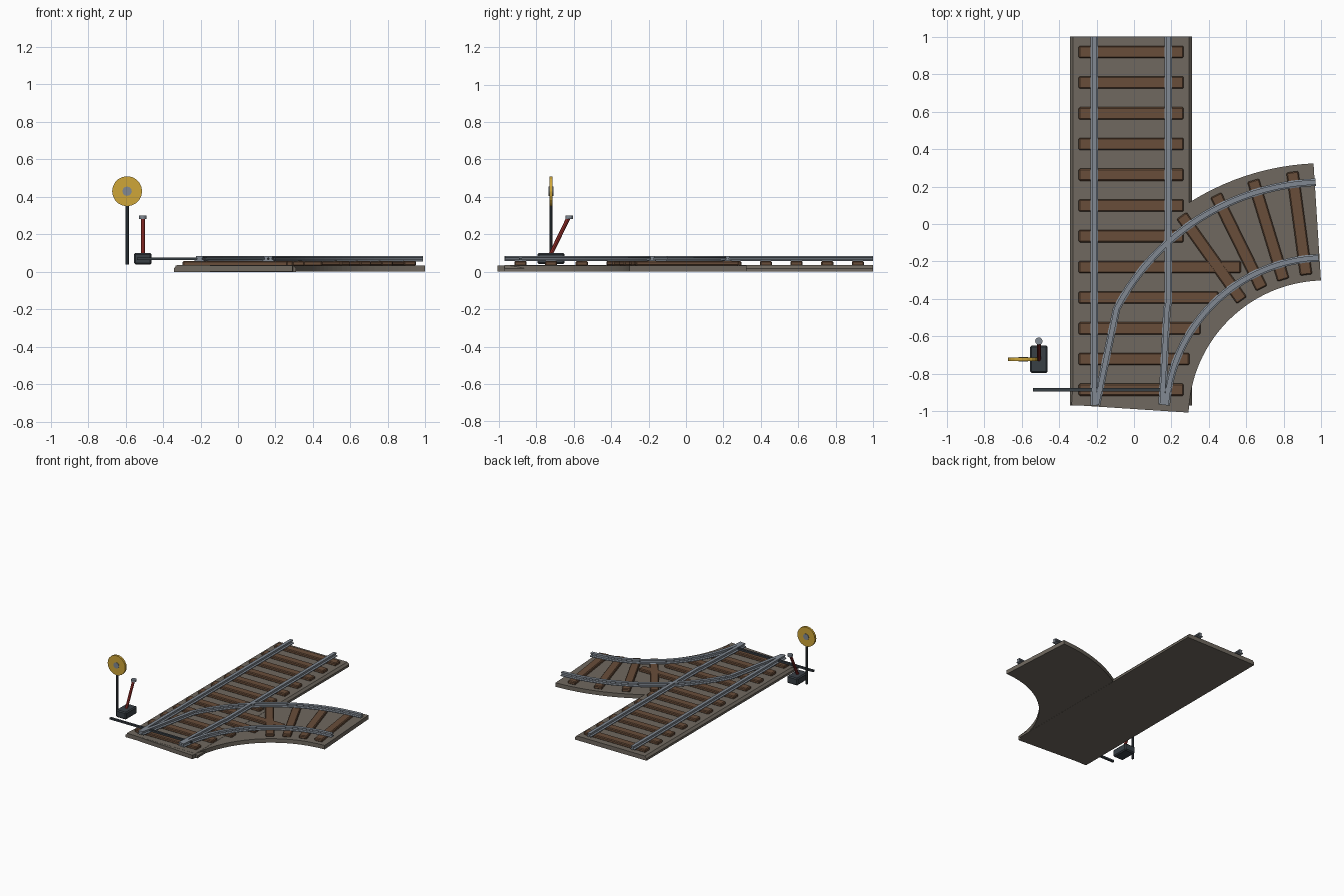
import bpy, bmesh
from math import radians, sin, cos, pi
from mathutils import Vector, Matrix

cube = bpy.data.objects.get("Cube")
if cube:
    bpy.data.objects.remove(cube)


def material(name, rgb):
    m = bpy.data.materials.new(name)
    m.use_nodes = True
    m.diffuse_color = (*rgb, 1)
    m.node_tree.nodes["Principled BSDF"].inputs["Base Color"].default_value = (*rgb, 1)
    return m


GRAVEL = material("gravel", (0.16, 0.14, 0.115))
WOOD = material("tie wood", (0.14, 0.075, 0.042))
STEEL = material("rail steel", (0.22, 0.25, 0.29))
IRON = material("dark iron", (0.04, 0.05, 0.06))
RED = material("lever red", (0.33, 0.03, 0.025))
YELLOW = material("signal yellow", (0.62, 0.38, 0.04))

# Shared layout of the diverging track
CENTRE = Vector((1.02, -1.03, 0))
START, END = radians(177.6), radians(92.3)
RADIUS = 1.042
BED_TOP, TIE_TOP = 0.035, 0.058


def finish(name, bm, mat, bevel=0):
    bmesh.ops.recalc_face_normals(bm, faces=bm.faces)
    mesh = bpy.data.meshes.new(name)
    bm.to_mesh(mesh)
    bm.free()
    mesh.materials.append(mat)
    ob = bpy.data.objects.new(name, mesh)
    bpy.context.collection.objects.link(ob)
    if bevel:
        mod = ob.modifiers.new("Bevel", 'BEVEL')
        mod.width, mod.segments = bevel, 1
    return ob


def box(name, centre, size, mat, angle=0, bevel=0):
    bm = bmesh.new()
    bmesh.ops.create_cube(bm, size=1)
    bm.transform(Matrix.Translation(centre) @ Matrix.Rotation(angle, 4, 'Z')
                 @ Matrix.Diagonal((*size, 1)))
    return finish(name, bm, mat, bevel)


def rod(name, a, b, radius, mat, sides=12):
    a, b = Vector(a), Vector(b)
    bm = bmesh.new()
    bmesh.ops.create_cone(bm, cap_ends=True, segments=sides, radius1=radius,
                          radius2=radius, depth=(b - a).length)
    turn = (b - a).to_track_quat('Z', 'Y').to_matrix().to_4x4()
    bm.transform(Matrix.Translation((a + b) / 2) @ turn)
    return finish(name, bm, mat)


def sweep(name, path, profile, mat):
    """Carry a (sideways, height) profile along a flat path."""
    path = [Vector((p[0], p[1], 0)) for p in path]
    bm = bmesh.new()
    rings = []
    for i, p in enumerate(path):
        d = (path[min(i + 1, len(path) - 1)] - path[max(i - 1, 0)]).normalized()
        side = Vector((d.y, -d.x, 0))
        rings.append([bm.verts.new(p + side * u + Vector((0, 0, z))) for u, z in profile])
    n = len(profile)
    for r, s in zip(rings, rings[1:]):
        for k in range(n):
            bm.faces.new((r[k], r[(k + 1) % n], s[(k + 1) % n], s[k]))
    bm.faces.new(rings[0])
    bm.faces.new(rings[-1])
    return finish(name, bm, mat)


def arc(radius, start=START, end=END, steps=32):
    return [CENTRE + radius * Vector((cos(a), sin(a), 0))
            for a in (start + (end - start) * i / steps for i in range(steps + 1))]


# Ballast beds: straight one has sloping shoulders
sweep("straight_bed", [(-0.016, -0.97), (-0.016, 1)],
      [(-0.326, 0), (0.326, 0), (0.326, 0.018), (0.31, BED_TOP), (-0.31, BED_TOP),
       (-0.326, 0.018)], GRAVEL)
sweep("curved_bed", arc(RADIUS),
      [(-0.313, 0.001), (0.313, 0.001), (0.313, 0.034), (-0.313, 0.034)], GRAVEL)

# Straight ties, the ones at the junction reach under the curve
tie_z, tie_h = (BED_TOP + TIE_TOP) / 2 - 0.002, TIE_TOP - BED_TOP + 0.004
reach = {1: 0.295, 2: 0.355, 3: 0.45, 4: 0.57}
for i in range(12):
    left, right = -0.295, reach.get(i, 0.265)
    box(f"straight_tie_{i + 1}", ((left + right) / 2, -0.885 + 0.164 * i, tie_z),
        (right - left, 0.065, tie_h), WOOD, bevel=0.006)

# Curved ties fan out from the curve centre
for i in range(5):
    a = radians(97.6 + 9.3 * i)
    inner, outer = (0.765, 1.32) if i < 4 else (1.0, 1.32)
    if i == 4:
        continue
    mid = CENTRE + (inner + outer) / 2 * Vector((cos(a), sin(a), 0))
    box(f"curved_tie_{i + 1}", (mid.x, mid.y, tie_z + 0.0005),
        (outer - inner, 0.065, tie_h), WOOD, angle=a, bevel=0.006)

# Rails with foot, web and head
half = [(0.02, 0.056), (0.02, 0.062), (0.008, 0.066), (0.008, 0.074),
        (0.013, 0.077), (0.013, 0.085)]
RAIL = half + [(-u, z) for u, z in reversed(half)]
sweep("left_straight_rail", [(-0.212, -0.97), (-0.212, 1)], RAIL, STEEL)
sweep("right_straight_rail", [(0.15, -0.965), (0.176, -0.45), (0.183, -0.42), (0.183, 1)],
      RAIL, STEEL)
blade_end = radians(152.6)
sweep("outer_curved_rail", [(-0.2, -0.965)] + arc(RADIUS + 0.212, start=blade_end),
      RAIL, STEEL)
sweep("inner_curved_rail", arc(RADIUS - 0.192, start=radians(175.8)), RAIL, STEEL)

# Switch machinery beside the track
box("throw_bar", (-0.17, -0.885, 0.07), (0.74, 0.018, 0.014), IRON)
box("switch_stand", (-0.508, -0.722, 0.07), (0.095, 0.145, 0.06), IRON, bevel=0.008)
rod("lever", (-0.508, -0.725, 0.09), (-0.508, -0.63, 0.285), 0.011, RED, 8)
rod("lever_knob", (-0.508, -0.625, 0.282), (-0.508, -0.625, 0.3), 0.02, STEEL)

# Round signal target on its post
rod("signal_post", (-0.592, -0.722, 0.04), (-0.592, -0.722, 0.42), 0.009, IRON, 8)
rod("signal_disc", (-0.592, -0.731, 0.43), (-0.592, -0.713, 0.43), 0.08, YELLOW, 20)
rod("signal_hub", (-0.592, -0.735, 0.43), (-0.592, -0.709, 0.43), 0.025, STEEL)
